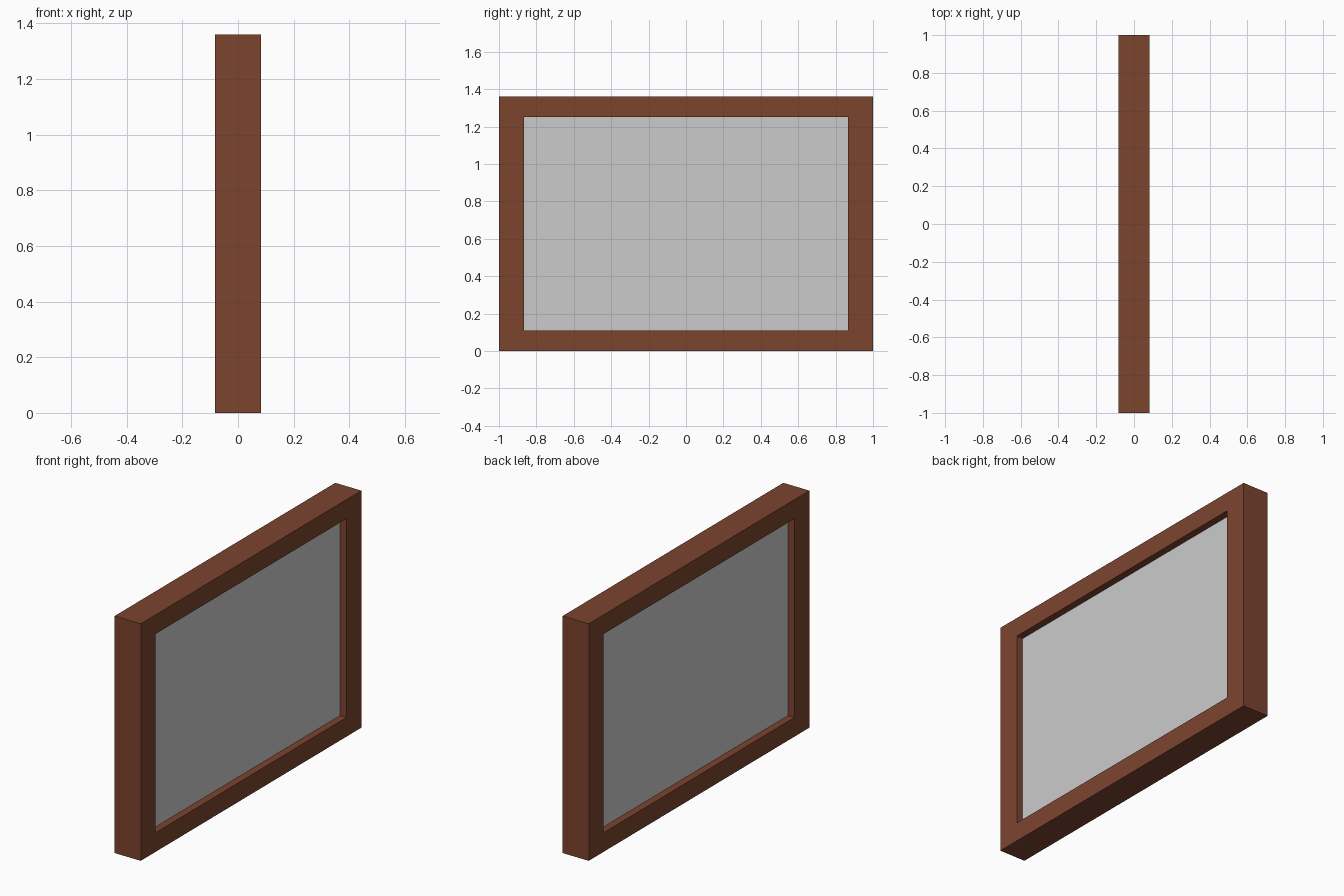
import bpy, bmesh

if "Cube" in bpy.data.objects:
    bpy.data.objects.remove(bpy.data.objects["Cube"])

HALF_X, HALF_Y, HEIGHT = 0.083, 1.0, 1.36      # outer frame
OPEN_Y, OPEN_Z0, OPEN_Z1 = 0.865, 0.11, 1.25   # opening
PANE_X = 0.042                                 # pane half thickness


def rect(y, z0, z1):
    return [(-y, z0), (y, z0), (y, z1), (-y, z1)]


def add_object(name, bm):
    bmesh.ops.recalc_face_normals(bm, faces=bm.faces[:])
    mesh = bpy.data.meshes.new(name)
    bm.to_mesh(mesh)
    bm.free()
    obj = bpy.data.objects.new(name, mesh)
    bpy.context.collection.objects.link(obj)
    return obj


# Wooden frame: four loops joined into a closed rectangular ring
bm = bmesh.new()
outer = rect(HALF_Y, 0, HEIGHT)
inner = rect(OPEN_Y, OPEN_Z0, OPEN_Z1)
section = [(HALF_X, outer), (HALF_X, inner), (-HALF_X, inner), (-HALF_X, outer)]
loops = [[bm.verts.new((x, y, z)) for y, z in pts] for x, pts in section]
for i in range(4):
    a, b = loops[i], loops[(i + 1) % 4]
    for j in range(4):
        k = (j + 1) % 4
        bm.faces.new((a[j], a[k], b[k], b[j]))
frame = add_object("frame", bm)
wood = bpy.data.materials.new("brown_wood")
wood.diffuse_color = (0.2, 0.058, 0.028, 1)
wood.use_nodes = True
wood.node_tree.nodes["Principled BSDF"].inputs["Base Color"].default_value = wood.diffuse_color
frame.data.materials.append(wood)

# Grey pane, recessed equally on both sides
bm = bmesh.new()
bmesh.ops.create_cube(bm, size=1)
bmesh.ops.scale(bm, vec=(2 * PANE_X, 2 * OPEN_Y, OPEN_Z1 - OPEN_Z0), verts=bm.verts[:])
bmesh.ops.translate(bm, vec=(0, 0, (OPEN_Z0 + OPEN_Z1) / 2), verts=bm.verts[:])
add_object("pane", bm)
